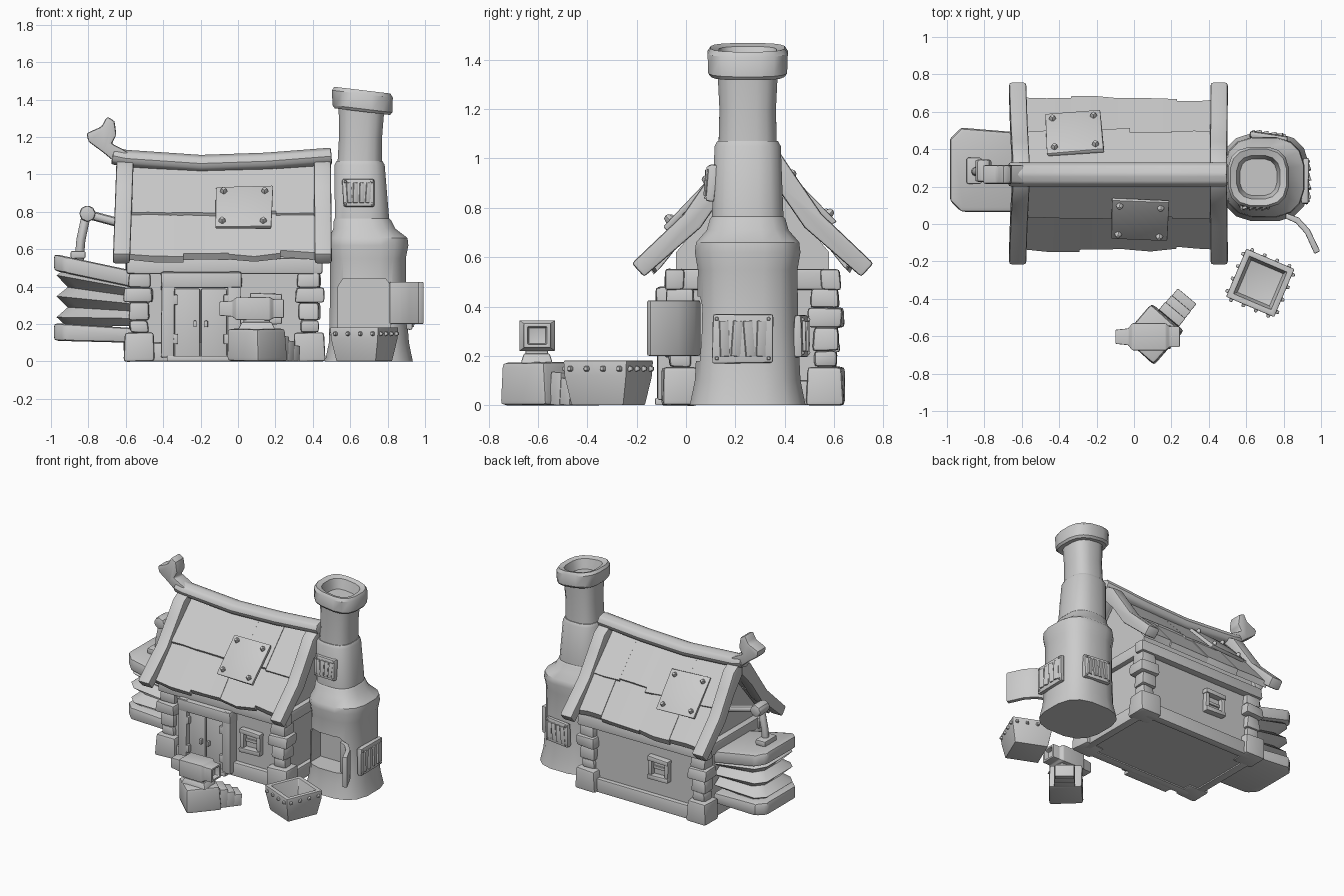
import bpy, bmesh, random
from math import radians, cos, sin, pi, copysign
from mathutils import Matrix, Vector, Euler

if "Cube" in bpy.data.objects:
    bpy.data.objects.remove(bpy.data.objects["Cube"])
random.seed(4)
R = random.uniform


def at(x, y, z, rx=0, ry=0, rz=0):
    return Matrix.Translation((x, y, z)) @ Euler([radians(a) for a in (rx, ry, rz)]).to_matrix().to_4x4()


def finish(name, bm, bev=0):
    bmesh.ops.recalc_face_normals(bm, faces=bm.faces)
    if bev:
        es = [e for e in bm.edges if len(e.link_faces) == 2 and e.calc_face_angle() > 0.5]
        bmesh.ops.bevel(bm, geom=es, offset=bev, segments=2, profile=0.6, affect='EDGES', clamp_overlap=True)
    me = bpy.data.meshes.new(name)
    bm.to_mesh(me)
    bm.free()
    ob = bpy.data.objects.new(name, me)
    bpy.context.collection.objects.link(ob)
    return ob


def loft(name, rings, bev=0, M=Matrix()):
    bm = bmesh.new()
    vs = [[bm.verts.new(M @ Vector(p)) for p in r] for r in rings]
    n = len(vs[0])
    for a, b in zip(vs, vs[1:]):
        for i in range(n):
            bm.faces.new((a[i], a[(i + 1) % n], b[(i + 1) % n], b[i]))
    bm.faces.new(vs[0])
    bm.faces.new(vs[-1])
    return finish(name, bm, bev)


def box(name, M, s, bev=0.012, top=1, jit=0):
    q = [(-.5, -.5), (.5, -.5), (.5, .5), (-.5, .5)]
    j = lambda: R(-jit, jit)
    return loft(name, [[(x * s[0] * k + j(), y * s[1] * k + j(), z * s[2] + j() * .4) for x, y in q]
                       for z, k in ((-.5, 1), (.5, top))], bev, M)


def prism(name, pts, axis, a, b, bev=0.012):
    f = {'x': lambda p, t: (t, p[0], p[1]), 'y': lambda p, t: (p[0], t, p[1]), 'z': lambda p, t: (p[0], p[1], t)}[axis]
    return loft(name, [[f(p, t) for p in pts] for t in (a, b)], bev)


def tube(name, path, r, n=8, bev=0.012, flat=1):
    path = [Vector(p) for p in path]
    rings = []
    for i, p in enumerate(path):
        t = (path[min(i + 1, len(path) - 1)] - path[max(i - 1, 0)]).normalized()
        u = t.cross(Vector((0, 1, 0)) if abs(t.y) < .9 else Vector((0, 0, 1))).normalized()
        v = t.cross(u)
        rings.append([p + u * r * flat * cos(2 * pi * k / n) + v * r * sin(2 * pi * k / n) for k in range(n)])
    return loft(name, rings, bev)


def rivet(M, s=0.03):
    box("rivet", M, (s, s, s), s * .25, .6)


# House body, plinths, eave beams
prism("house_walls", [(-.04, .01), (-.04, .62), (.27, .99), (.58, .62), (.58, .01)], 'x', -.54, .40, 0)
for y in (-.045, .585):
    box("plinth", at(-.07, y, .05), (.9, .06, .1), jit=.004)
    box("eave_beam", at(-.075, y, .51), (1.05, .08, .085), .015, jit=.005)
for x in (-.55, .4):
    box("gable_beam", at(x, .27, .51), (.07, .6, .085), .015)
    box("side_plinth", at(x, .27, .05), (.06, .6, .1))

# Stacked corner stones
for x in (-.53, .38):
    for y in (-.025, .565):
        for z0, z1, w in ((0, .155, .165), (.155, .22, .1), (.22, .315, .115), (.315, .395, .155), (.395, .475, .12)):
            box("corner_stone", at(x, y, (z0 + z1) / 2, rz=R(-3, 3)), (w, w * .92, z1 - z0), .018, .96, .006)

# Roof planks, gable boards and patches, mirrored about the ridge
for s in (1, -1):
    Y = lambda y: .27 + s * (y - .27)
    for row, (a, b) in enumerate((((.27, 1.05), (.035, .795)), ((.08, .835), (-.135, .575)))):
        xs = [-.6, -.32 + R(-.05, .05), -.03 + R(-.06, .06), .2 + R(-.04, .04), .45]
        for x0, x1 in zip(xs, xs[1:]):
            l, h = R(-.012, .012), R(-.006, .006)
            rings = []
            for x in (x0, (x0 + x1) / 2, x1):
                e, g = l + R(-.008, .008), h + R(-.003, .003)
                rings.append([(x, Y(a[0]), a[1] + g), (x, Y(b[0] + e), b[1] + e + g + .006),
                              (x, Y(b[0] + e + .02), b[1] + e - .03), (x, Y(a[0]), a[1] - .05)])
            loft("roof_plank", rings)
    prof = [(.27, 1.1), (.17, 1.04), (.1, .935), (-.01, .775), (-.22, .575), (-.17, .52), (.06, .72), (.17, .88), (.27, .99)]
    for x, d in ((-.67, .02), (.41, -.005)):
        sh = lambda z: x + d * (z - .52) / .55
        loft("gable_board", [[(sh(z) + w, Y(y), z) for y, z in prof] for w in (0, .092)], .014)
for M in (at(.03, .025, .822, 46, 0, -3), at(-.32, .485, .845, -46, 0, 4)):
    box("roof_patch", M, (.3, .3, .025), .007, jit=.006)
    for i in (-1, 1):
        for j in (-1, 1):
            rivet(M @ at(i * .11, j * .11, .018, rz=45), .036)

# Sagging ridge beam with carved finial
tube("ridge_beam", [(-.67, .265, 1.1), (-.6, .265, 1.085), (-.2, .265, 1.058), (.15, .265, 1.07), (.5, .265, 1.097)], .066, 8, .012, .72)
prism("ridge_finial", [(-.81, 1.22), (-.73, 1.255), (-.70, 1.31), (-.66, 1.285), (-.65, 1.21), (-.675, 1.165),
                       (-.58, 1.115), (-.64, 1.05), (-.725, 1.12), (-.80, 1.175)], 'y', .215, .315, .015)

# Door with frame, hinges and knobs
for x in (-.375, -.02):
    box("door_post", at(x, -.07, .25), (.07, .09, .46), jit=.004)
box("door_lintel", at(-.195, -.073, .435), (.43, .1, .085), jit=.004)
for i in (-1, 1):
    box("door_leaf", at(-.2 + i * .071, -.065, .205, rz=i * 2), (.138, .05, .37), .012)
    box("door_knob", at(-.2 + i * .03, -.1, .2), (.018, .035, .035), .005)
    for z in (.12, .33):
        box("door_hinge", at(-.2 + i * .138, -.1, z), (.03, .03, .055), .007)
box("door_step", at(-.2, -.08, .015), (.36, .09, .03), .006)

# Small windows front and back
for M in (at(.15, -.04, .28), at(-.2, .58, .3, rz=180)):
    for i in (-1, 1):
        box("window_jamb", M @ at(i * .068, -.012, 0), (.03, .045, .14), .006, jit=.003)
        box("window_rail", M @ at(0, -.016, i * .066, ry=i * 2), (.17, .055, .034), .008, jit=.003)
    box("window_bar", M @ at(0, -.005, 0), (.11, .015, .02), .003)

# Furnace and chimney
N = 16
SE = [tuple(copysign(abs(f(2 * pi * (k + .5) / N)) ** .72, f(2 * pi * (k + .5) / N)) for f in (cos, sin)) for k in range(N)]


def sect(z, cx, r, tilt=0):
    return [(cx + r * u, .25 + r * v, z - tilt * r * u) for u, v in SE]


fur = loft("furnace_body", [sect(*p) for p in ((0, .7, .238), (.1, .7, .217), (.3, .695, .207), (.55, .695, .205),
           (.62, .697, .217), (.66, .697, .212), (.71, .675, .168), (.755, .665, .155), (.765, .663, .147), (1.05, .65, .136), (1.07, .65, .125))])
loft("chimney_pipe", [sect(*p) for p in ((1.04, .65, .12, .1), (1.2, .655, .116, .1), (1.36, .66, .124, .1))])
loft("chimney_cap", [sect(*p) for p in ((1.335, .665, .15, .12), (1.35, .665, .162, .12), (1.43, .665, .165, .12),
     (1.45, .665, .152, .12), (1.44, .665, .118, .12), (1.37, .665, .1, .12))])
cut = prism("mouth_cutter", [(.535, .18), (.815, .18), (.82, .4), (.79, .44), (.56, .44), (.535, .4)], 'y', -.1, .2, 0)
cut.hide_render = True
cut.hide_viewport = False
mod = fur.modifiers.new("mouth", 'BOOLEAN')
mod.object, mod.operation, mod.solver = cut, 'DIFFERENCE', 'EXACT'
bpy.context.view_layer.objects.active = fur
bpy.ops.object.modifier_apply(modifier="mouth")
bpy.data.objects.remove(cut)
prism("furnace_door", [(.81, .06), (.88, .035), (.94, -.03), (.995, -.145), (.965, -.16), (.915, -.05), (.865, .005), (.81, .03)], 'z', .2, .425, .008)

# Slatted furnace vents
for M, w, h in ((at(.915, .23, .27, rz=90), .25, .2), (at(.645, .105, .9, -4), .17, .15), (at(.72, .465, .28, rz=172), .2, .17)):
    box("vent_plate", M, (w, .035, h), .012, jit=.006)
    for i in range(4):
        box("vent_slat", M @ at((i - 1.5) * w * .2, -.02, 0, ry=R(-6, 6), rz=18), (w * .15, .014, h * .72), .003)
    for i in (-1, 1):
        for j in (-1, 1):
            rivet(M @ at(i * w * .42, -.018, j * h * .4, rx=90), .018)

# Bellows: pleats between two boards
def outline(d, z):
    x0, x1, y0, y1, c = -.985 + d, -.56, .065 + d, .515 - d, .06
    return [(x, y, z(x)) for x, y in ((x1, y0), (x0 + c, y0), (x0, y0 + c), (x0, y1 - c), (x0 + c, y1), (x1, y1 - .03))]


line = lambda a, b: (lambda x: a + (b - a) * (x + .985) / .4)
loft("bellows_pleats", [outline(.015 if i % 2 else .075, line(.18 + .34 * i / 6, .19 + .24 * i / 6)) for i in range(7)])
loft("bellows_bottom_board", [outline(0, line(.11, .1)), outline(0, line(.205, .18))], .025)
loft("bellows_top_board", [outline(0, line(.485, .4)), outline(0, line(.575, .49))], .025)
tube("bellows_rod", [(-.85, .28, .53), (-.84, .28, .65), (-.81, .28, .79)], .026)
tube("bellows_arm", [(-.8, .28, .785), (-.54, .28, .715)], .026)
tube("bellows_pivot", [(-.805, .225, .79), (-.805, .345, .79)], .045, 8, .016)
box("bellows_bracket", at(-.855, .285, .57), (.08, .14, .04), .01)

# Anvil on a stump with a stepped wedge
D = at(.1, -.59, 0, rz=50)
box("stump", D @ at(0, 0, .0875), (.235, .23, .175), .02, .95, .008)
for i, h in enumerate((.135, .11, .085)):
    box("wedge_step", D @ at(.145 + i * .05, -.01, h / 2, ry=4), (.055, .14 - .005 * i, h), .007)
box("anvil_foot", at(.1, -.605, .19), (.2, .13, .04), .008, .8)
box("anvil_neck", at(.1, -.605, .215), (.14, .09, .05), .008)
loft("anvil_body", [[(x, -.603 + i * w / 2, .282 + j * h / 2) for i, j in ((-1, -1), (1, -1), (1, 1), (-1, 1))]
     for x, w, h in ((-.1, .075, .075), (-.03, .09, .085), (-.01, .145, .12), (.17, .145, .125), (.19, .11, .1),
                     (.245, .11, .1), (.245, .075, .07), (.21, .07, .065))], .006)

# Open riveted trough
C = at(.675, -.315, 0, rz=-23)
loft("trough", [[(i * h, j * h, z) for i, j in ((-1, -1), (1, -1), (1, 1), (-1, 1))]
     for h, z in ((.115, 0), (.137, .12), (.14, .182), (.108, .182), (.095, .05))], .008, C)
for a in range(4):
    for i in range(4):
        rivet(C @ at(0, 0, 0, rz=90 * a) @ at((i - 1.5) * .072, -.142, .148, rx=90), .026)

# Smooth shading with crisp edges
for o in bpy.data.objects:
    o.select_set(o.type == 'MESH')
bpy.ops.object.shade_smooth_by_angle(angle=radians(35))
